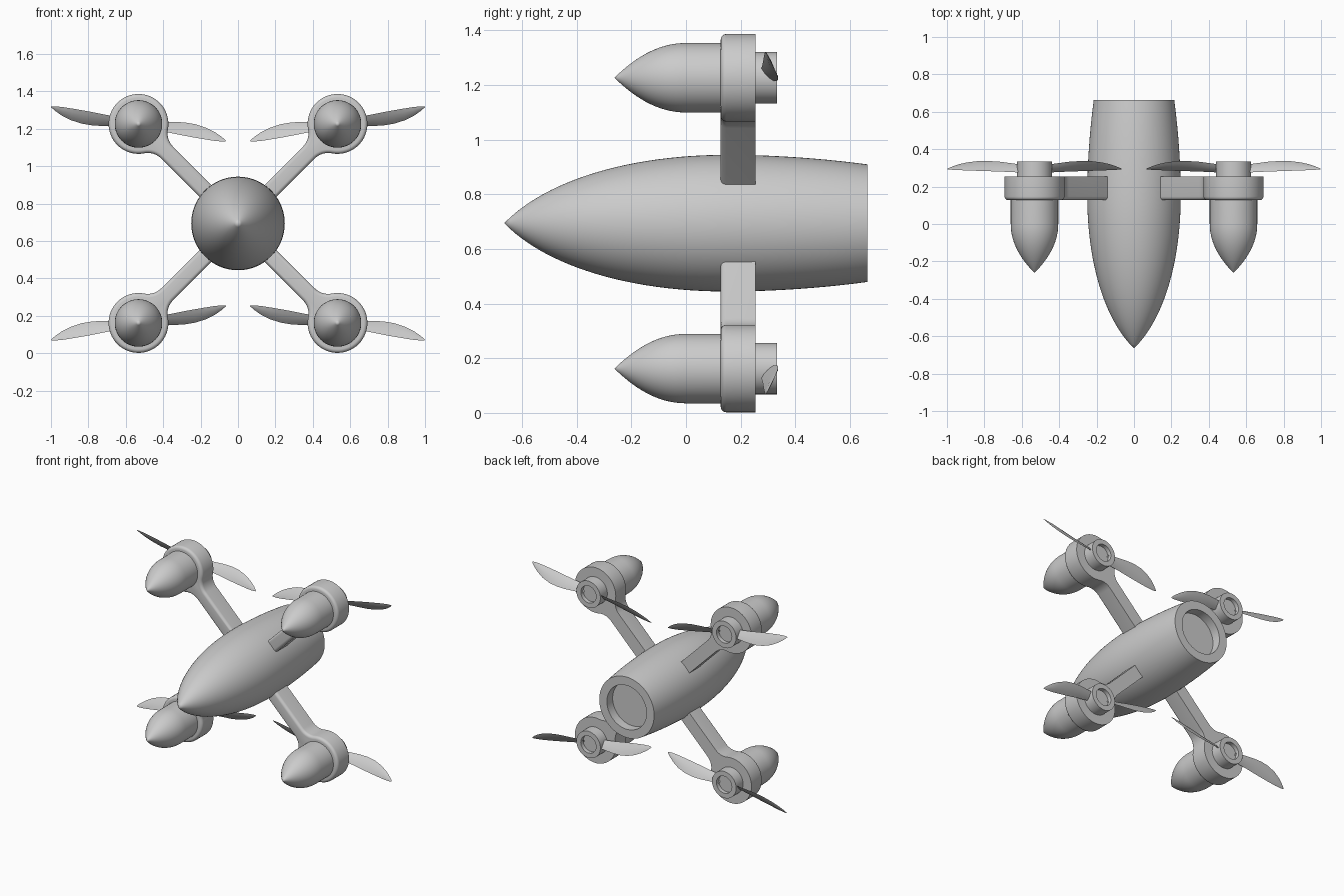
import bpy, bmesh, math
from mathutils import Vector

if "Cube" in bpy.data.objects:
    bpy.data.objects.remove(bpy.data.objects["Cube"])

BODY_Z = 0.694
ARM = 0.532            # pod offset from the body axis in x and z


def finish(name, bm, angle=35):
    bmesh.ops.recalc_face_normals(bm, faces=bm.faces)
    me = bpy.data.meshes.new(name)
    bm.to_mesh(me)
    bm.free()
    ob = bpy.data.objects.new(name, me)
    bpy.context.collection.objects.link(ob)
    bpy.ops.object.select_all(action='DESELECT')
    ob.select_set(True)
    bpy.context.view_layer.objects.active = ob
    bpy.ops.object.shade_smooth_by_angle(angle=math.radians(angle))
    return ob


def bezier(p0, p1, p2, p3, n=16):
    out = []
    for i in range(n + 1):
        t = i / n
        k = ((1-t)**3, 3*t*(1-t)**2, 3*t*t*(1-t), t**3)
        out.append(tuple(sum(w * p[j] for w, p in zip(k, (p0, p1, p2, p3))) for j in (0, 1)))
    return out


def revolve(name, profile, cx, cz, n=64):
    """Turn a (y, radius) profile around an axis parallel to y."""
    bm = bmesh.new()
    rings = []
    for y, r in profile:
        if r < 1e-6:
            rings.append([bm.verts.new((cx, y, cz))])
        else:
            rings.append([bm.verts.new((cx + r * math.cos(2*math.pi*i/n), y,
                                        cz + r * math.sin(2*math.pi*i/n))) for i in range(n)])
    for a, b in zip(rings, rings[1:]):
        for i in range(n):
            j = (i + 1) % n
            if len(a) == 1:
                bm.faces.new((a[0], b[i], b[j]))
            elif len(b) == 1:
                bm.faces.new((a[i], a[j], b[0]))
            else:
                bm.faces.new((a[i], a[j], b[j], b[i]))
    return finish(name, bm)


def arm_outline(R=0.16, w=0.045, f=0.10, length=0.63):
    """Round pod mount blended into a straight bar, u along the bar, v across."""
    ang = math.asin((w + f) / (R + f))
    cu = (R + f) * math.cos(ang)
    half = [(R * math.cos(a), R * math.sin(a)) for a in
            (math.pi - i * (math.pi - ang) / 24 for i in range(25))]
    for i in range(1, 9):                       # concave blend
        a = math.pi + ang + (math.pi/2 - ang) * i / 8
        half.append((cu + f * math.cos(a), w + f + f * math.sin(a)))
    half.append((length, w))
    return half + [(u, -v) for u, v in reversed(half[1:])]


def arm(name, sx, sz, y0=0.127, y1=0.255):
    bm = bmesh.new()
    pts = []
    d = Vector((-sx, -sz)).normalized()
    for u, v in arm_outline():
        pts.append((sx*ARM + d.x*u - d.y*v, BODY_Z + sz*ARM + d.y*u + d.x*v))
    front = [bm.verts.new((x, y0, z)) for x, z in pts]
    back = [bm.verts.new((x, y1, z)) for x, z in pts]
    bm.faces.new(front)
    bm.faces.new(back)
    n = len(pts)
    for i in range(n):
        j = (i + 1) % n
        bm.faces.new((front[i], front[j], back[j], back[i]))
    bmesh.ops.recalc_face_normals(bm, faces=bm.faces)
    rim = [e for e in bm.edges if all(v.co.y < y0 + 1e-5 for v in e.verts)]
    bmesh.ops.bevel(bm, geom=rim, offset=0.02, segments=5, profile=0.5, affect='EDGES')
    finish(name, bm)


# blade stations: distance, upper edge, lower edge, upper y, lower y
BLADE = [(0.05, 0.018, -0.022, 0.275, 0.315), (0.12, 0.015, -0.036, 0.277, 0.325),
         (0.18, 0.013, -0.048, 0.280, 0.333), (0.24, 0.013, -0.057, 0.282, 0.337),
         (0.30, 0.012, -0.059, 0.284, 0.336), (0.36, 0.010, -0.052, 0.286, 0.329),
         (0.41, 0.008, -0.038, 0.288, 0.318), (0.45, 0.004, -0.021, 0.290, 0.305),
         (0.47, 0.000, -0.009, 0.292, 0.298), (0.476, -0.003, -0.005, 0.293, 0.294)]


def propeller_blade(name, sx, sz, turn):
    bm = bmesh.new()
    a = math.radians(11.5)
    rows = []
    for s, up, lo, yu, yl in BLADE:
        chord = Vector((lo - up, yl - yu))
        nrm = Vector((-chord.y, chord.x)).normalized()
        thick = min(0.005, chord.length * 0.09)
        row = []
        for t, side in ((0, 0), (0.25, 0.8), (0.55, 1), (0.8, 0.6),
                        (1, 0), (0.8, -0.6), (0.55, -1), (0.25, -0.8)):
            p = Vector((up, yu)) + chord * t + nrm * side * thick
            x = turn * (s * math.cos(a) - p.x * math.sin(a))
            z = turn * (s * math.sin(a) + p.x * math.cos(a))
            row.append(bm.verts.new((sx*(ARM + x), p.y, BODY_Z + sz*(ARM + z))))
        rows.append(row)
    for r0, r1 in zip(rows, rows[1:]):
        for i in range(8):
            j = (i + 1) % 8
            bm.faces.new((r0[i], r0[j], r1[j], r1[i]))
    bm.faces.new(rows[0])
    bm.faces.new(rows[-1])
    finish(name, bm, 40)


# central fuselage with recessed tail
nose = bezier((-0.665, 0), (-0.51, 0.16), (-0.2, 0.25), (0.15, 0.25), 24)
tail = bezier((0.15, 0.25), (0.32, 0.25), (0.5, 0.237), (0.664, 0.215), 10)[1:]
revolve("fuselage", nose + tail + [(0.664, 0.155), (0.60, 0.155), (0.60, 0)], 0, BODY_Z, 96)

# four arms, each with motor pod, hub and two blades
for vert, sz in (("upper", 1), ("lower", -1)):
    for side, sx in (("right", 1), ("left", -1)):
        tag = f"{vert}_{side}"
        cx, cz = sx * ARM, BODY_Z + sz * ARM
        arm(f"arm_{tag}", sx, sz)
        pod = bezier((-0.262, 0), (-0.195, 0.065), (-0.11, 0.127), (0, 0.127))
        revolve(f"motor_pod_{tag}", pod + [(0.14, 0.127), (0.14, 0)], cx, cz)
        revolve(f"propeller_hub_{tag}", [(0.24, 0), (0.24, 0.094), (0.333, 0.094),
                                         (0.333, 0.06), (0.305, 0.06), (0.305, 0)], cx, cz, 48)
        propeller_blade(f"outer_blade_{tag}", sx, sz, 1)
        propeller_blade(f"inner_blade_{tag}", sx, sz, -1)
